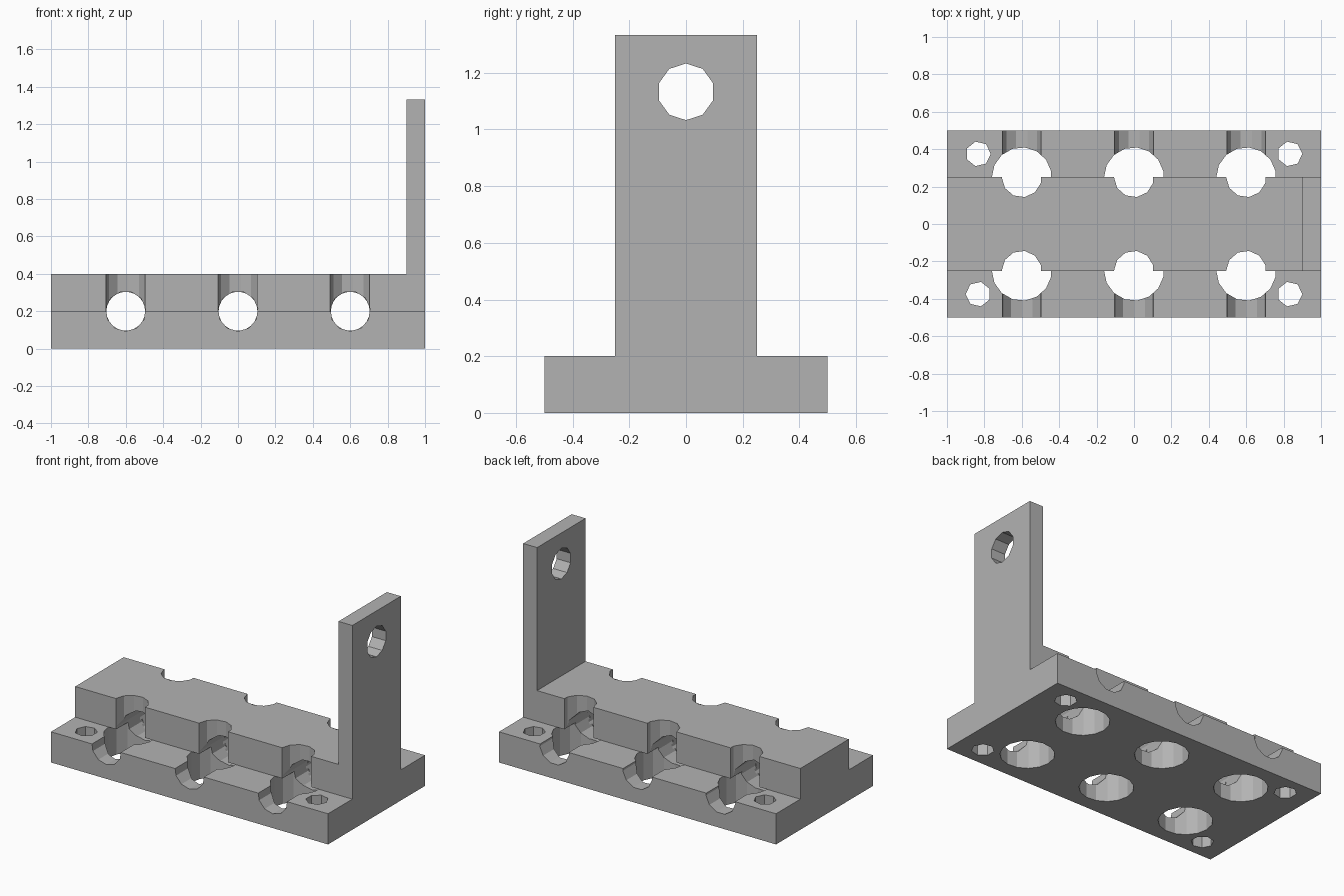
import bpy
from math import cos, sin, pi

cube = bpy.data.objects.get("Cube")
if cube:
    bpy.data.objects.remove(cube, do_unlink=True)

grey = bpy.data.materials.new("plain grey")
grey.use_nodes = True
grey.diffuse_color = (0.45, 0.45, 0.45, 1)
grey.node_tree.nodes["Principled BSDF"].inputs["Base Color"].default_value = grey.diffuse_color


def prism(name, ring, axis, lo, hi):
    """Extrude a 2D outline along an axis; the outline uses the other two axes in order."""
    def place(p, d):
        v = list(p)
        v.insert("xyz".index(axis), d)
        return v
    n = len(ring)
    verts = [place(p, d) for d in (lo, hi) for p in ring]
    faces = [list(range(n))[::-1], list(range(n, 2 * n))]
    faces += [[i, (i + 1) % n, (i + 1) % n + n, i + n] for i in range(n)]
    mesh = bpy.data.meshes.new(name)
    mesh.from_pydata(verts, [], faces)
    mesh.materials.append(grey)
    obj = bpy.data.objects.new(name, mesh)
    bpy.context.collection.objects.link(obj)
    # Make every normal point outward
    area = sum(ring[i][0] * ring[(i + 1) % n][1] - ring[(i + 1) % n][0] * ring[i][1] for i in range(n))
    if (area < 0) != (axis == "y"):
        mesh.flip_normals()
    return obj


def polygon(u, v, r, sides, start):
    return [(u + r * cos(start + 2 * pi * i / sides), v + r * sin(start + 2 * pi * i / sides))
            for i in range(sides)]


def drill(target, ring, axis, lo, hi):
    """Cut a prismatic hole through the target."""
    cutter = prism("hole_cutter", ring, axis, lo, hi)
    cutter.hide_render = True
    mod = target.modifiers.new("hole", "BOOLEAN")
    mod.operation, mod.solver, mod.object = "DIFFERENCE", "EXACT", cutter
    bpy.context.view_layer.objects.active = target
    bpy.ops.object.modifier_apply(modifier=mod.name)
    bpy.data.objects.remove(cutter, do_unlink=True)


# Base slab, and the raised block with its upright end plate
base = prism("base_slab", [(-1, -0.5), (1, -0.5), (1, 0.5), (-1, 0.5)], "z", 0, 0.2)
bracket = prism("block_and_upright",
                [(-1, 0.2), (1, 0.2), (1, 1.333), (0.9, 1.333), (0.9, 0.4), (-1, 0.4)],
                "y", -0.25, 0.25)

for x in (-0.6, 0, 0.6):
    for side in (-1, 1):
        # Wide wells in the slab, narrower ones in the block
        y = side * 0.25
        drill(base, polygon(x, y, 0.16, 15, pi), "z", -0.1, 0.3)
        drill(bracket, polygon(x, y, 0.107, 11, pi), "z", 0.1, 0.5)
        # Cross bores running front to back along the joint
        bore = polygon(x, 0.2, 0.107, 11, side * pi / 2)
        for part in (base, bracket):
            drill(part, bore, "y", min(side * 0.6, -side * 0.01), max(side * 0.6, -side * 0.01))

# Corner screw holes
for x in (-0.833, 0.833):
    for y in (-0.375, 0.375):
        start = pi if x < 0 and y < 0 else 0
        drill(base, polygon(x, y, 0.067, 7, start), "z", -0.1, 0.3)

# Hole through the upright
drill(bracket, polygon(0, 1.133, 0.1, 10, pi / 2), "x", 0.8, 1.1)
